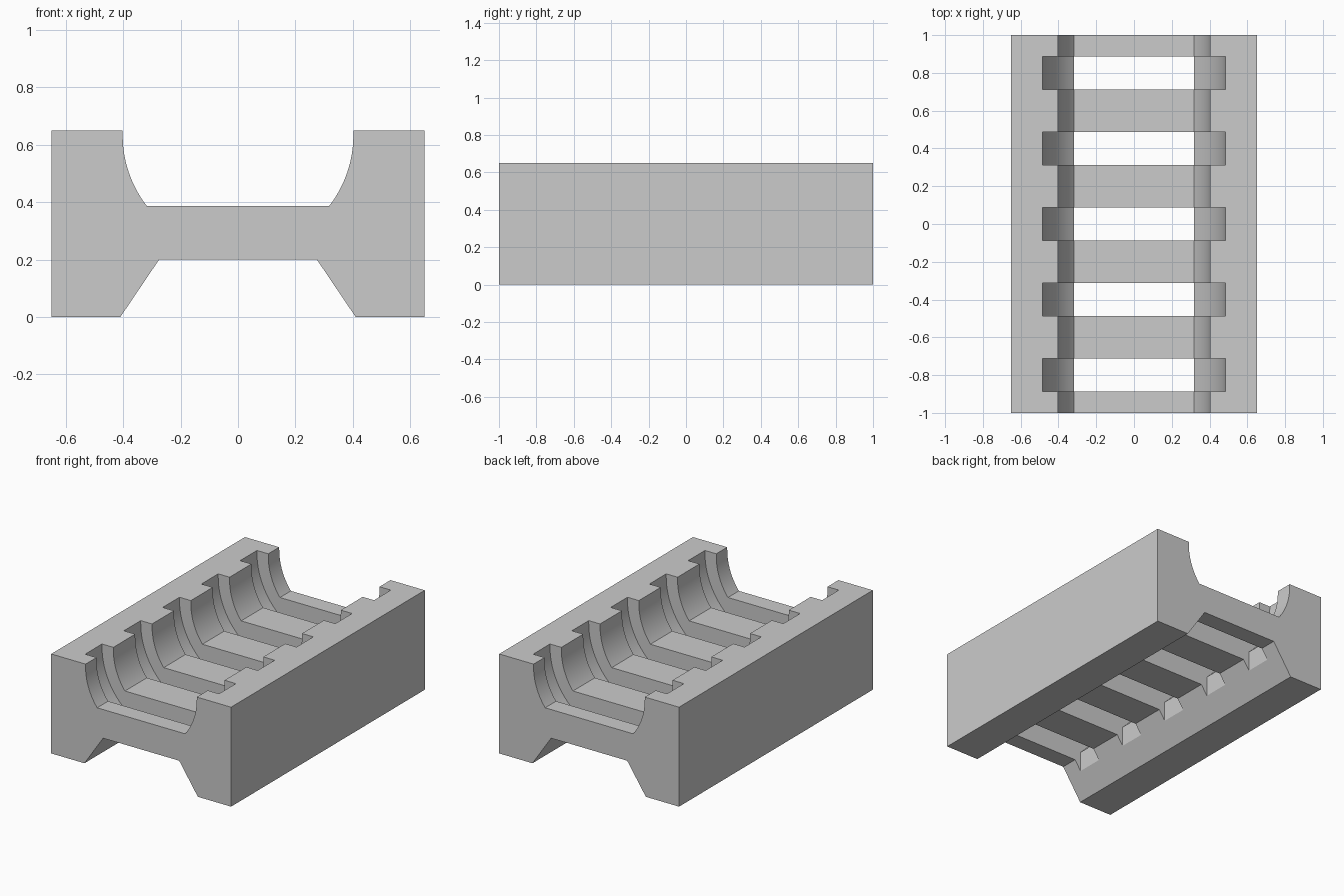
import bpy, bmesh, math

if "Cube" in bpy.data.objects:
    bpy.data.objects.remove(bpy.data.objects["Cube"])

TOP = 0.65        # block height
AXIS_Z = 0.633    # centre height of the cradle curve
FLOOR_X = 0.318   # half width of the cradle floor and of the slots


def half_arc(radius, steps=20):
    """Points from the rim down a round wall to the edge of the floor."""
    end = math.acos(FLOOR_X / radius)
    return [(radius * math.cos(end * i / steps), AXIS_Z - radius * math.sin(end * i / steps))
            for i in range(steps + 1)]


def mirrored(half):
    """Close a right-hand half profile with its mirror image."""
    return half + [(-x, z) for x, z in reversed(half)]


def extrude_profiles(name, profile, spans):
    """Extrude an x-z profile along y once for each span."""
    bm = bmesh.new()
    for y0, y1 in spans:
        face = bm.faces.new([bm.verts.new((x, y0, z)) for x, z in profile])
        out = bmesh.ops.extrude_face_region(bm, geom=[face])
        moved = [v for v in out["geom"] if isinstance(v, bmesh.types.BMVert)]
        bmesh.ops.translate(bm, verts=moved, vec=(0, y1 - y0, 0))
    bmesh.ops.recalc_face_normals(bm, faces=bm.faces)
    mesh = bpy.data.meshes.new(name)
    bm.to_mesh(mesh)
    bm.free()
    obj = bpy.data.objects.new(name, mesh)
    bpy.context.collection.objects.link(obj)
    return obj


# Block with a round-sided cradle above and a flared channel below
block_half = [(0.275, 0.2), (0.41, 0), (0.65, 0), (0.65, TOP), (0.402, TOP)] + half_arc(0.402)
right, cradle = block_half[:5], block_half[5:]
profile = right + cradle + [(-x, z) for x, z in reversed(right + cradle)]
block = extrude_profiles("cradle_block", profile, [(-1, 1)])

# Five wider grooves that open through the floor
slot_profile = mirrored([(0.484, TOP + 0.1)] + half_arc(0.484) + [(FLOOR_X, -0.1)])
spans = [(0.4 * i - 0.087, 0.4 * i + 0.087) for i in range(-2, 3)]
cutter = extrude_profiles("slot_cutter", slot_profile, spans)
cutter.hide_render = True

bpy.context.view_layer.objects.active = block
cut = block.modifiers.new("slots", 'BOOLEAN')
cut.operation = 'DIFFERENCE'
cut.solver = 'EXACT'
cut.object = cutter
bpy.ops.object.modifier_apply(modifier=cut.name)
bpy.data.objects.remove(cutter)

# Plain grey finish
grey = bpy.data.materials.new("plain_grey")
grey.use_nodes = True
colour = (0.6, 0.6, 0.6, 1)
grey.diffuse_color = colour
grey.node_tree.nodes["Principled BSDF"].inputs["Base Color"].default_value = colour
block.data.materials.clear()
block.data.materials.append(grey)

# Smooth curved walls, sharp edges elsewhere
bpy.ops.object.select_all(action='DESELECT')
block.select_set(True)
bpy.ops.object.shade_smooth_by_angle(angle=math.radians(25))
